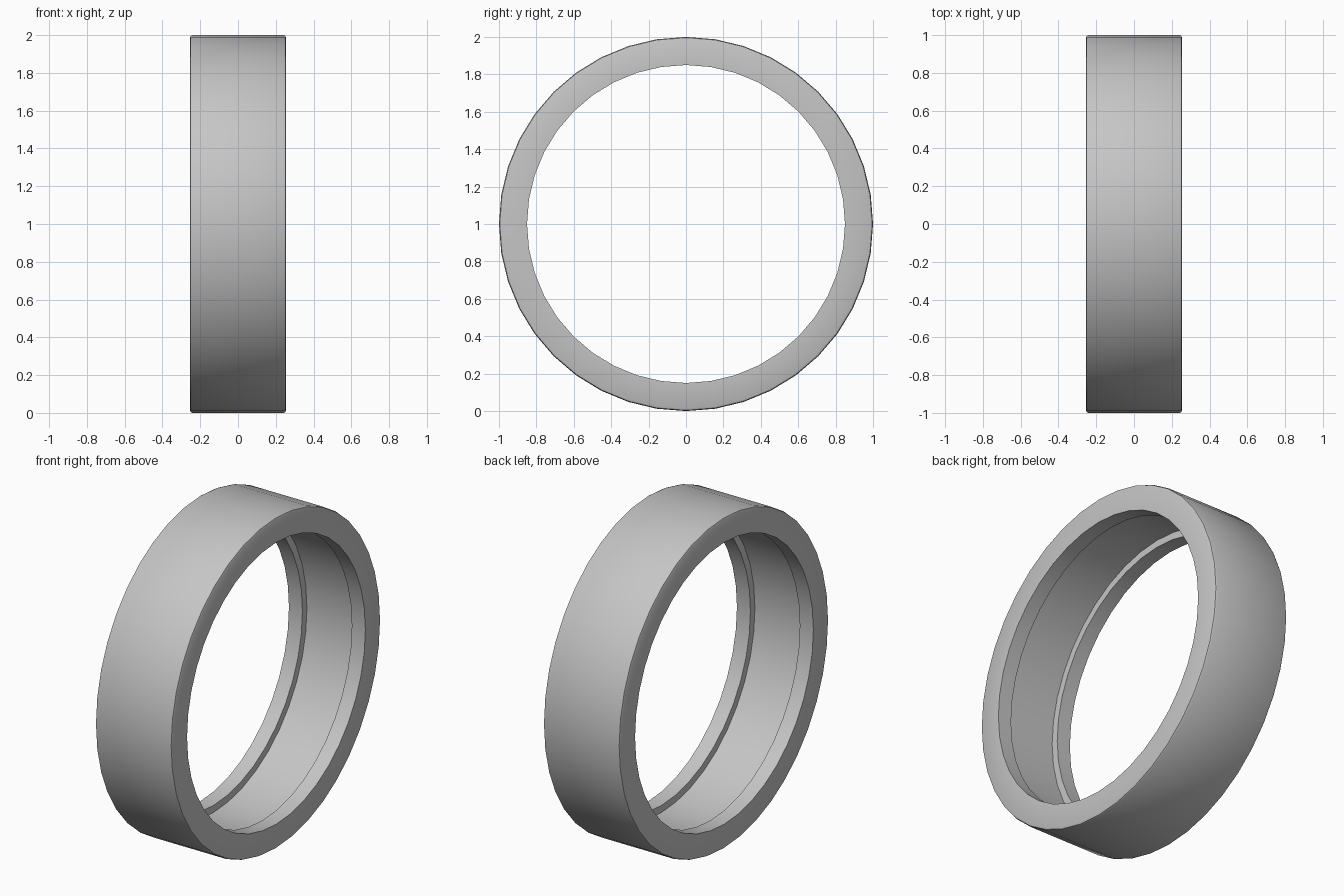
import bpy
import bmesh
from math import radians, tau
from mathutils import Matrix, Vector

cube = bpy.data.objects.get("Cube")
if cube:
    bpy.data.objects.remove(cube, do_unlink=True)

SIDES = 40
HALF_WIDTH = 0.255
OUTER, BORE, GROOVE = 1.0, 0.85, 0.893
LIP = 0.09        # width of each inner lip
ROUND = 0.014     # softening of the outer corners

# Grey metal
grey = bpy.data.materials.new("plain_grey")
grey.use_nodes = True
colour = (0.56, 0.56, 0.56, 1)
grey.diffuse_color = colour
grey.node_tree.nodes["Principled BSDF"].inputs["Base Color"].default_value = colour

# Half cross-section (x, radius), mirrored to the other side
inner = HALF_WIDTH - LIP
half = [(inner, GROOVE), (inner, BORE), (HALF_WIDTH, BORE),
        (HALF_WIDTH, OUTER - ROUND),
        (HALF_WIDTH - ROUND * 0.3, OUTER - ROUND * 0.3),
        (HALF_WIDTH - ROUND, OUTER)]
profile = half + [(-x, r) for x, r in reversed(half)]

# Ring: sweep the cross-section around the x axis
bm = bmesh.new()
loops = []
for i in range(SIDES):
    turn = Matrix.Rotation(tau * i / SIDES, 3, 'X')
    loops.append([bm.verts.new(turn @ Vector((x, 0, r)) + Vector((0, 0, OUTER)))
                  for x, r in profile])
count = len(profile)
for i in range(SIDES):
    a, b = loops[i], loops[(i + 1) % SIDES]
    for j in range(count):
        k = (j + 1) % count
        bm.faces.new((a[j], a[k], b[k], b[j]))
bmesh.ops.recalc_face_normals(bm, faces=bm.faces)

mesh = bpy.data.meshes.new("grooved_ring")
bm.to_mesh(mesh)
bm.free()
mesh.materials.append(grey)
ring = bpy.data.objects.new("grooved_ring", mesh)
bpy.context.collection.objects.link(ring)

# Smooth round walls, crisp lip edges
bpy.ops.object.select_all(action='DESELECT')
ring.select_set(True)
bpy.context.view_layer.objects.active = ring
bpy.ops.object.shade_smooth_by_angle(angle=radians(30))
